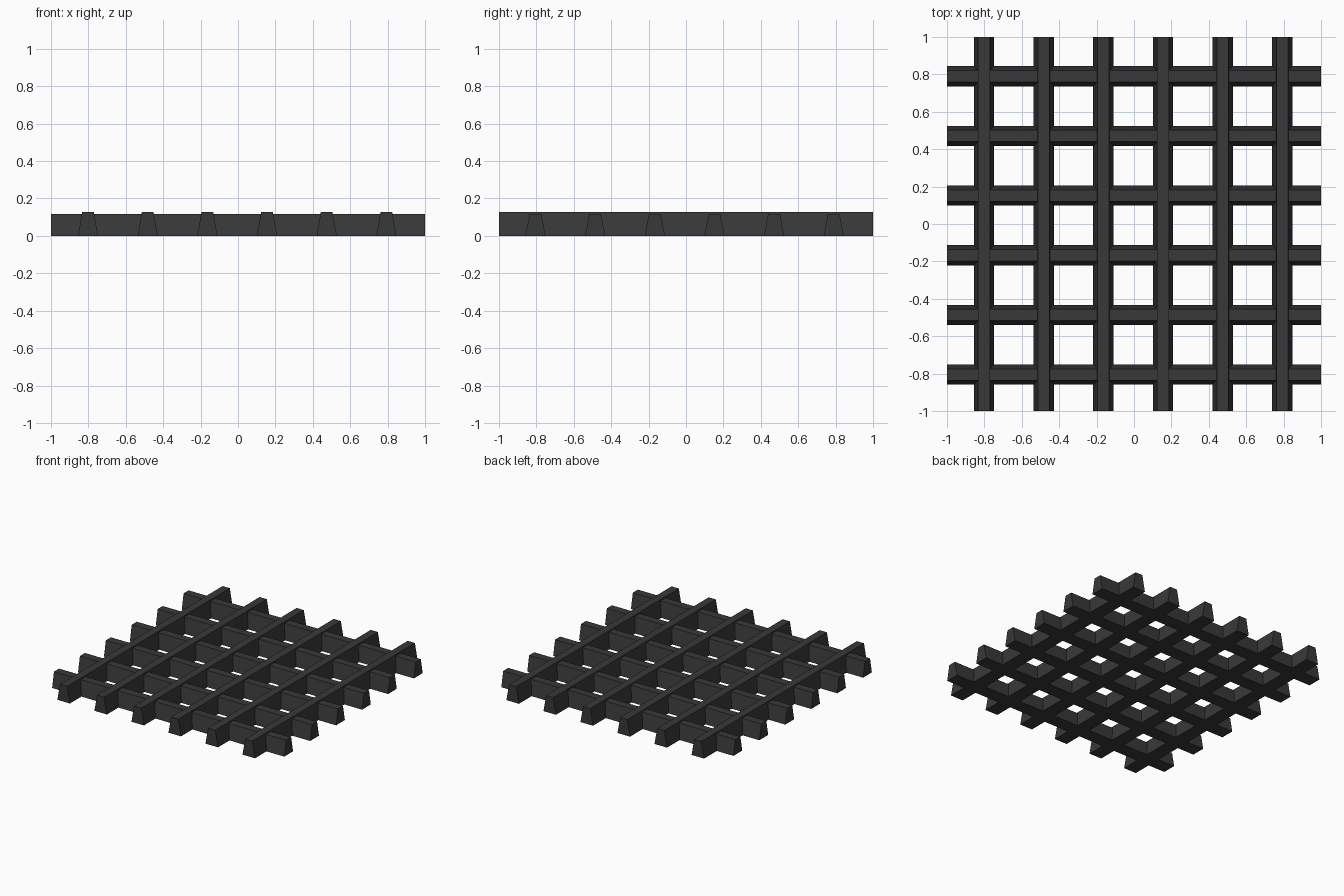
import bpy, bmesh, math

if "Cube" in bpy.data.objects:
    bpy.data.objects.remove(bpy.data.objects["Cube"])

COUNT, FIRST, STEP = 6, -0.802, 0.319
BASE_W, TOP_W = 0.108, 0.062

mat = bpy.data.materials.new("dark_grey")
mat.diffuse_color = (0.04, 0.04, 0.04, 1)
mat.use_nodes = True
mat.node_tree.nodes["Principled BSDF"].inputs["Base Color"].default_value = mat.diffuse_color


def bar(name, height, offset, along_x):
    """Tapered bar, 2 units long, running along y or x."""
    profile = [(-BASE_W / 2, 0), (BASE_W / 2, 0), (TOP_W / 2, height), (-TOP_W / 2, height)]
    bm = bmesh.new()
    face = bm.faces.new([bm.verts.new((x, -1, z)) for x, z in profile])
    ext = bmesh.ops.extrude_face_region(bm, geom=[face], use_keep_orig=True)
    bmesh.ops.translate(bm, vec=(0, 2, 0),
                        verts=[g for g in ext["geom"] if isinstance(g, bmesh.types.BMVert)])
    bmesh.ops.recalc_face_normals(bm, faces=bm.faces)
    mesh = bpy.data.meshes.new(name)
    bm.to_mesh(mesh)
    bm.free()
    mesh.materials.append(mat)
    ob = bpy.data.objects.new(name, mesh)
    bpy.context.collection.objects.link(ob)
    if along_x:
        ob.rotation_euler.z = math.pi / 2
        ob.location.y = offset
    else:
        ob.location.x = offset


# Crossing rows of bars: the lengthwise ones stand slightly taller
for i in range(COUNT):
    pos = FIRST + i * STEP
    bar(f"lengthwise_bar_{i + 1}", 0.128, pos, False)
    bar(f"cross_bar_{i + 1}", 0.118, pos - 0.003, True)
